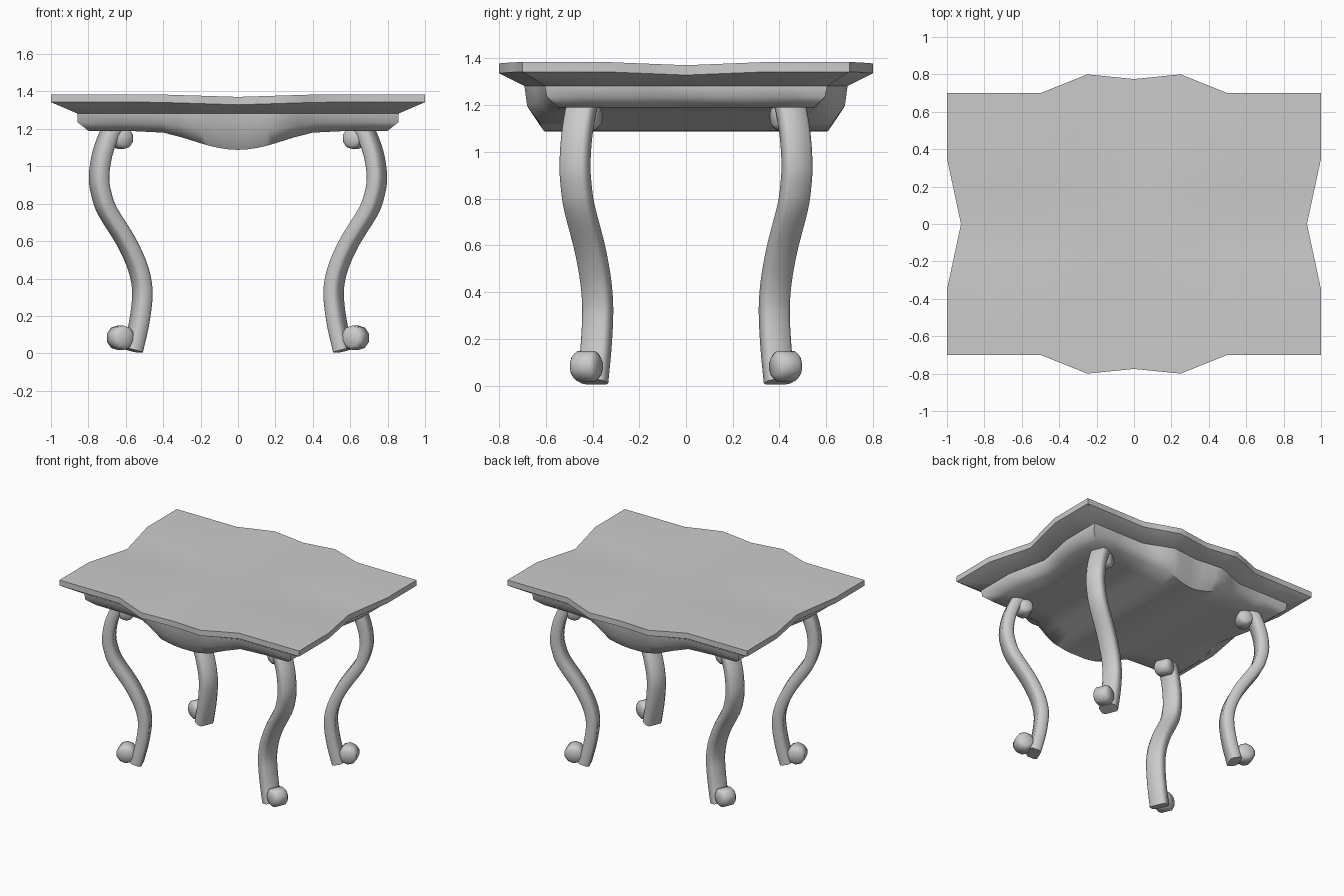
import bpy, bmesh, math
from mathutils import Vector

if "Cube" in bpy.data.objects:
    bpy.data.objects.remove(bpy.data.objects["Cube"])


def finish(name, bm, angle):
    bmesh.ops.recalc_face_normals(bm, faces=bm.faces)
    me = bpy.data.meshes.new(name)
    bm.to_mesh(me)
    bm.free()
    ob = bpy.data.objects.new(name, me)
    bpy.context.collection.objects.link(ob)
    bpy.ops.object.select_all(action='DESELECT')
    ob.select_set(True)
    bpy.context.view_layer.objects.active = ob
    bpy.ops.object.shade_smooth_by_angle(angle=math.radians(angle))
    return ob


def lerp_table(t, table):
    for (a, va), (b, vb) in zip(table, table[1:]):
        if t <= b:
            return va + (vb - va) * (t - a) / (b - a)
    return table[-1][1]


# Wavy outline shared by tabletop and apron
half = [0.0625, 0.125, 0.1875, 0.25, 0.375, 0.5, 0.75, 1]
COLS = [-a for a in reversed(half)] + [0] + half
ROWS = [-1, -0.75, -0.5, -0.25, 0, 0.25, 0.5, 0.75, 1]
NC, NR = len(COLS), len(ROWS)
BORDER = ([(i, 0) for i in range(NC - 1)] + [(NC - 1, j) for j in range(NR - 1)]
          + [(i, NR - 1) for i in range(NC - 1, 0, -1)] + [(0, j) for j in range(NR - 1, 0, -1)])


def outline(i, j):
    a, b = COLS[i], ROWS[j]
    x = a * (1 - 0.075 * max(0, 1 - abs(b) / 0.5) * a ** 4)
    return x, b * lerp_table(abs(a), [(0, 0.775), (0.25, 0.8), (0.5, 0.7), (1, 0.7)])


def stacked_solid(name, layers, angle):
    """Layers of (x scale, y scale, z function); first and last are filled grids."""
    bm = bmesh.new()
    rings = []
    for k, (sx, sy, zf) in enumerate(layers):
        cap = k in (0, len(layers) - 1)
        keys = [(i, j) for i in range(NC) for j in range(NR)] if cap else BORDER
        v = {}
        for i, j in keys:
            x, y = outline(i, j)
            v[i, j] = bm.verts.new((x * sx, y * sy, zf(x * sx, y * sy)))
        if cap:
            for i in range(NC - 1):
                for j in range(NR - 1):
                    bm.faces.new((v[i, j], v[i + 1, j], v[i + 1, j + 1], v[i, j + 1]))
        rings.append([v[key] for key in BORDER])
    n = len(BORDER)
    for r, s in zip(rings, rings[1:]):
        for k in range(n):
            bm.faces.new((r[k], r[(k + 1) % n], s[(k + 1) % n], s[k]))
    return finish(name, bm, angle)


def top_z(x, y):
    return 1.385 - 0.014 * max(0, 1 - abs(x) / 0.45, 1 - abs(y) / 0.35)


def belly_z(x, y):
    return 1.19 - (0.102 * math.cos(math.pi * x) ** 2 if abs(x) < 0.5 else 0)


# Tabletop with undercut rim
stacked_solid("tabletop", [
    (1, 1, top_z),
    (1, 1, lambda x, y: top_z(x, y) - 0.042),
    (0.86, 0.865, lambda x, y: 1.283)], 35)

# Apron with hanging belly
stacked_solid("apron", [
    (0.86, 0.865, lambda x, y: 1.285),
    (0.857, 0.85, lambda x, y: 1.235 + 0.6 * (belly_z(x, y) - 1.19)),
    (0.80, 0.78, belly_z)], 50)

# Cabriole legs: S-shaped sweep lying in a diagonal vertical plane
ANG = math.atan(0.42)
C, S = math.cos(ANG), math.sin(ANG)


def place(x, z, n_u=0, v=0):
    return Vector((x + n_u * C - v * S, 0.42 * x + 0.163 + n_u * S + v * C, z))


def smooth_path(pts, sub=3):
    p = [Vector(q) for q in pts]
    p = [2 * p[0] - p[1]] + p + [2 * p[-1] - p[-2]]
    out = []
    for a, b, c, d in zip(p, p[1:], p[2:], p[3:]):
        for k in range(sub):
            t = k / sub
            out.append(0.5 * (2 * b + (c - a) * t + (2 * a - 5 * b + 4 * c - d) * t * t
                              + (3 * b - a - 3 * c + d) * t ** 3))
    return out + [p[-2]]


path = smooth_path([(0.655, 1.225), (0.688, 1.17), (0.727, 1.06), (0.743, 0.94), (0.73, 0.85),
                    (0.698, 0.76), (0.602, 0.605), (0.543, 0.48), (0.516, 0.38), (0.512, 0.29),
                    (0.53, 0.155), (0.562, 0.015)])
D, W, B = 0.04, 0.062, 0.016
section = [(D, W - B), (D - B, W), (B - D, W), (-D, W - B),
           (-D, B - W), (B - D, -W), (D - B, -W), (D, B - W)]
bm = bmesh.new()
rings = []
for k, p in enumerate(path):
    t = path[min(k + 1, len(path) - 1)] - path[max(k - 1, 0)]
    t = Vector((t.x / C, t.y)).normalized()
    rings.append([bm.verts.new(place(p.x, p.y - n * t.x, n * t.y, v)) for n, v in section])
for r, s in zip(rings, rings[1:]):
    for k in range(8):
        bm.faces.new((r[k], r[(k + 1) % 8], s[(k + 1) % 8], s[k]))
bm.faces.new(rings[0])
bm.faces.new(rings[-1])
for v in bm.verts:
    v.co.z = max(v.co.z, 0)

# Scrolls: chamfered rolls inside the knee and outside the foot
for x, z, r in ((0.627, 1.15, 0.058), (0.628, 0.083, 0.066)):
    loops = [[bm.verts.new(place(x, z + q * r * math.sin(a), q * r * math.cos(a), v))
              for a in [math.tau * (k + 0.5) / 10 for k in range(10)]]
             for v, q in ((-0.058, 0.68), (-0.04, 1), (0.04, 1), (0.058, 0.68))]
    for lo, hi in zip(loops, loops[1:]):
        for k in range(10):
            bm.faces.new((lo[k], lo[(k + 1) % 10], hi[(k + 1) % 10], hi[k]))
    bm.faces.new(loops[0])
    bm.faces.new(loops[-1])

legs = finish("legs", bm, 50)
mirror = legs.modifiers.new("mirror", 'MIRROR')
mirror.use_axis = (True, True, False)
mirror.use_mirror_merge = False
